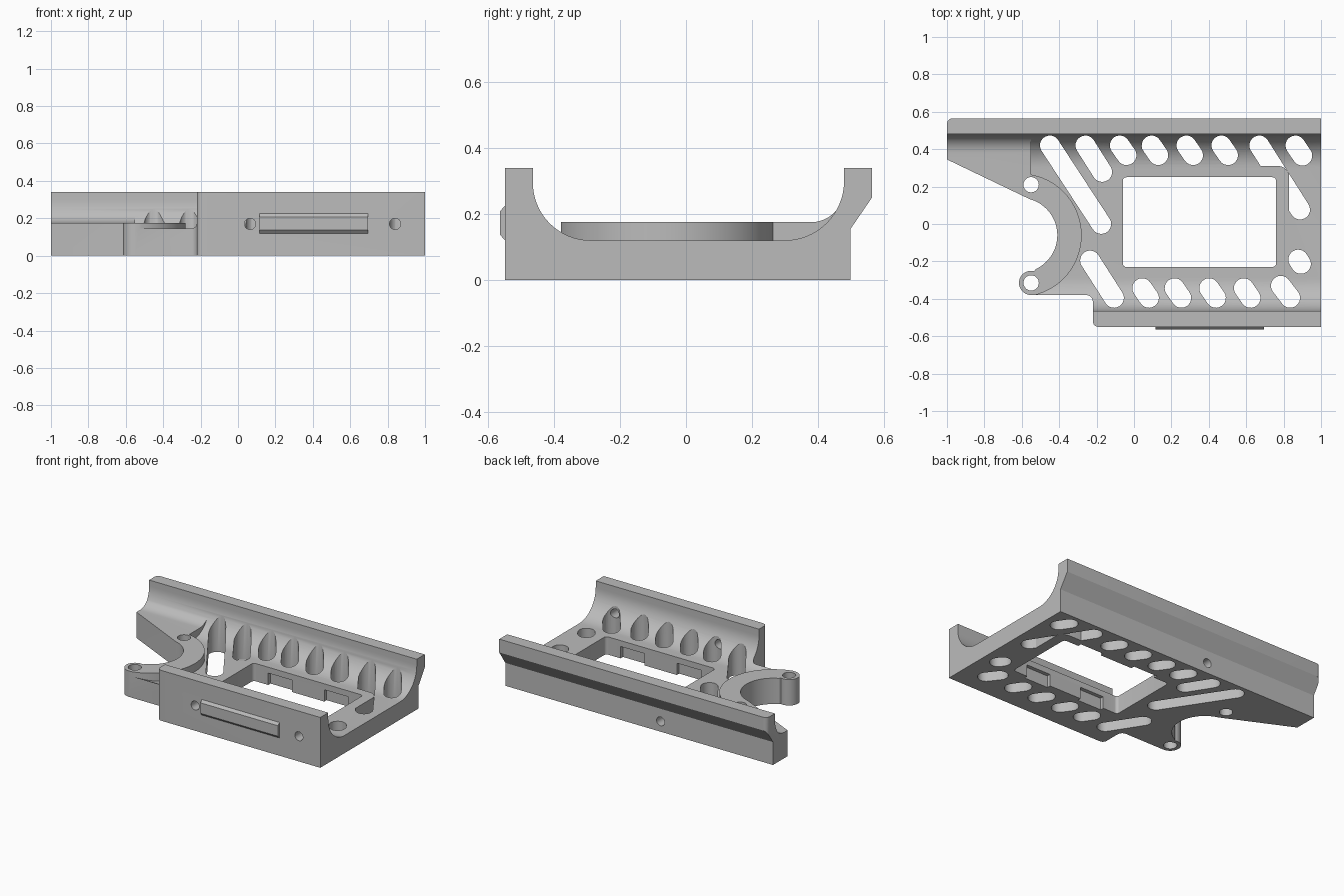
import bpy, bmesh, math
from mathutils import Vector

if "Cube" in bpy.data.objects:
    bpy.data.objects.remove(bpy.data.objects["Cube"])

grey = bpy.data.materials.new("light_grey")
grey.diffuse_color = (0.5, 0.5, 0.5, 1)
grey.use_nodes = True
grey.node_tree.nodes["Principled BSDF"].inputs["Base Color"].default_value = grey.diffuse_color


def arc(cx, cy, r, a0, a1, n=12):
    return [(cx + r * math.cos(math.radians(a0 + (a1 - a0) * i / n)),
             cy + r * math.sin(math.radians(a0 + (a1 - a0) * i / n))) for i in range(n + 1)]


def prism(name, pts, axis, a, b):
    """Extrude a closed outline along an axis from a to b."""
    place = {"x": lambda p, t: (t, p[0], p[1]),
             "y": lambda p, t: (p[0], t, p[1]),
             "z": lambda p, t: (p[0], p[1], t)}[axis]
    bm = bmesh.new()
    face = bm.faces.new([bm.verts.new(place(p, a)) for p in pts])
    new = bmesh.ops.extrude_face_region(bm, geom=[face])["geom"]
    step = Vector(place((0, 0), b - a))
    bmesh.ops.translate(bm, vec=step, verts=[v for v in new if isinstance(v, bmesh.types.BMVert)])
    bmesh.ops.recalc_face_normals(bm, faces=bm.faces)
    mesh = bpy.data.meshes.new(name)
    bm.to_mesh(mesh)
    bm.free()
    mesh.materials.append(grey)
    ob = bpy.data.objects.new(name, mesh)
    bpy.context.collection.objects.link(ob)
    return ob


def boolean(target, tool, op="DIFFERENCE", keep=False):
    mod = target.modifiers.new("cut", "BOOLEAN")
    mod.operation, mod.object, mod.solver = op, tool, "EXACT"
    bpy.context.view_layer.objects.active = target
    bpy.ops.object.modifier_apply(modifier=mod.name)
    if not keep:
        bpy.data.objects.remove(tool, do_unlink=True)


def rounded_box(x0, x1, y0, y1, r):
    return (arc(x1 - r, y1 - r, r, 0, 90, 6) + arc(x0 + r, y1 - r, r, 90, 180, 6)
            + arc(x0 + r, y0 + r, r, 180, 270, 6) + arc(x1 - r, y0 + r, r, 270, 360, 6))


def slot_outline(x0, y0, x1, y1, r):
    a = math.degrees(math.atan2(y1 - y0, x1 - x0))
    return arc(x1, y1, r, a - 90, a + 90) + arc(x0, y0, r, a + 90, a + 270)


# Channel body: floor with two curved side walls
channel = [(-0.55, 0), (0.5, 0), (0.5, 0.155), (0.565, 0.25), (0.565, 0.34), (0.48, 0.34)]
channel += arc(0.30, 0.30, 0.18, 0, -90, 16)
channel += arc(-0.29, 0.295, 0.175, -90, -180, 16) + [(-0.465, 0.34), (-0.55, 0.34)]
body = prism("channel_body", channel, "x", -1.05, 1)

# Raised wing and hook ring
wing = [(-0.45, 0.01), (0.49, 0.01), (0.49, 0.275)] + arc(0.38, 0.275, 0.1, 0, -90, 10)
wing += [(-0.45, 0.175)]
boolean(body, prism("wing", wing, "x", -1.04, -0.55), "UNION")
boolean(body, prism("hook_ring", arc(-0.61, -0.06, 0.33, 0, 354.375, 63), "z", 0.012, 0.175), "UNION")

# Trim everything to the plan outline
plan = [(1.1, 0.7), (-0.97, 0.7)] + arc(-0.97, 0.535, 0.03, 90, 180, 6) + [(-1, 0.345)]
plan += arc(-0.61, -0.06, 0.2, 75, -65, 28)
plan += arc(-0.55, -0.315, 0.065, 75, 270, 20)
plan += arc(-0.255, -0.415, 0.035, 90, 0, 6)
plan += arc(-0.19, -0.52, 0.03, 180, 270, 6) + [(-0.19, -0.7), (1.1, -0.7)]
boolean(body, prism("plan_trim", plan, "z", -0.1, 0.5), "INTERSECT")

# Slanted slots; the window rim stays solid where a slot crosses it
rim = prism("rim_keep", rounded_box(-0.12, 0.83, -0.29, 0.31, 0.06), "z", -0.3, 0.6)
slots = [(-0.45, 0.42, -0.175, 0.0), (-0.26, 0.42, -0.17, 0.278),
         (0.67, 0.42, 0.888, 0.077), (0.863, 0.42, 0.9, 0.365),
         (-0.235, -0.195, -0.107, -0.395), (0.785, -0.33, 0.835, -0.395),
         (0.878, -0.19, 0.893, -0.213)]
slots += [(x - 0.018, 0.42, x + 0.018, 0.368) for x in (-0.058, 0.112, 0.298, 0.485)]
slots += [(x - 0.018, -0.343, x + 0.018, -0.395) for x in (0.062, 0.235, 0.42, 0.605)]
for s in slots:
    cutter = prism("slot_cut", slot_outline(*s, 0.053), "z", -0.1, 0.5)
    if s[0] == 0.67:
        boolean(cutter, rim, keep=True)
    boolean(body, cutter)
bpy.data.objects.remove(rim, do_unlink=True)

# Central window with small notches under its long edges
boolean(body, prism("window_cut", rounded_box(-0.06, 0.76, -0.23, 0.25, 0.02), "z", -0.1, 0.5))
for x in (0.05, 0.47):
    notch = [(x, -0.255), (x + 0.18, -0.255), (x + 0.18, 0.275), (x, 0.275)]
    boolean(body, prism("notch_cut", notch, "z", -0.1, 0.08))

# Screw holes: vertical in the hook, horizontal in the side walls
for y in (0.21, -0.315):
    boolean(body, prism("hook_hole", arc(-0.55, y, 0.041, 0, 345, 23), "z", -0.1, 0.5))
for x, z, y0, y1 in ((0.065, 0.17, -0.7, -0.36), (0.84, 0.17, -0.7, -0.36), (-0.16, 0.07, 0.32, 0.7)):
    boolean(body, prism("wall_hole", arc(x, z, 0.03, 0, 345, 23), "y", y0, y1))

# Chamfered bar on the front wall
bar = prism("front_bar", [(-0.545, 0.12), (-0.55, 0.12), (-0.565, 0.137), (-0.565, 0.208),
                          (-0.55, 0.225), (-0.545, 0.225)], "x", 0.115, 0.695)

# Smooth curves, sharp edges
bpy.ops.object.select_all(action="DESELECT")
body.select_set(True)
bpy.context.view_layer.objects.active = body
bpy.ops.object.shade_smooth_by_angle(angle=math.radians(25))
